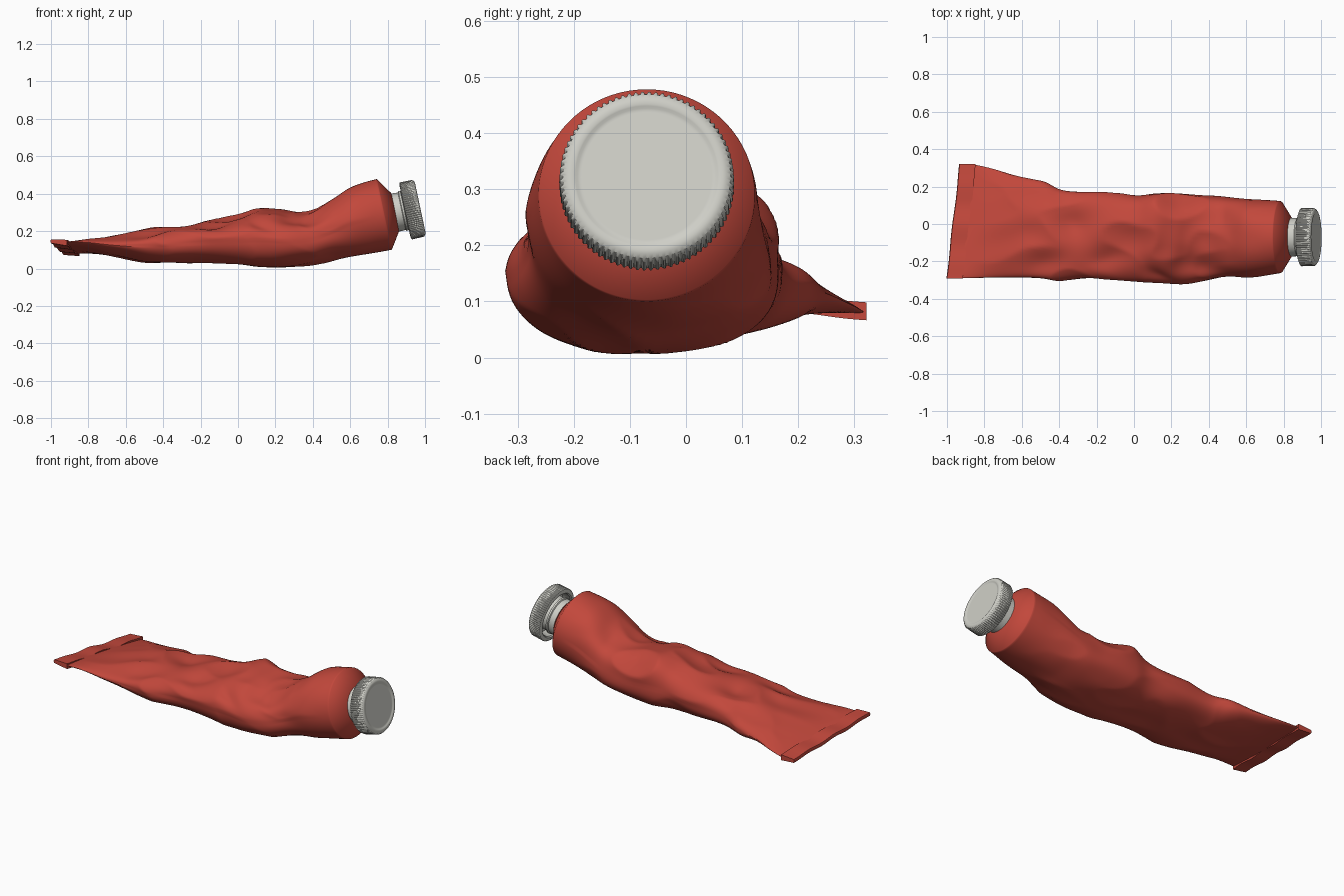
import bpy, math
from mathutils import Vector, Matrix, noise

if "Cube" in bpy.data.objects:
    bpy.data.objects.remove(bpy.data.objects["Cube"])


def paint(name, color):
    mat = bpy.data.materials.new(name)
    mat.diffuse_color = color
    mat.use_nodes = True
    mat.node_tree.nodes["Principled BSDF"].inputs["Base Color"].default_value = mat.diffuse_color
    return mat


red = paint("tube_red", (0.54, 0.064, 0.044, 1))
ivory = paint("cap_ivory", (0.62, 0.62, 0.57, 1))

HEAD = Matrix.Translation((0.78, -0.07, 0.289)) @ Matrix.Rotation(math.radians(78), 4, 'Y')


def make(name, verts, faces, mat, angle=35):
    me = bpy.data.meshes.new(name)
    me.from_pydata(verts, [], faces)
    ob = bpy.data.objects.new(name, me)
    bpy.context.collection.objects.link(ob)
    me.materials.append(mat)
    bpy.ops.object.select_all(action='DESELECT')
    ob.select_set(True)
    bpy.context.view_layer.objects.active = ob
    bpy.ops.object.mode_set(mode='EDIT')
    bpy.ops.mesh.select_all(action='SELECT')
    bpy.ops.mesh.normals_make_consistent(inside=False)
    bpy.ops.object.mode_set(mode='OBJECT')
    bpy.ops.object.shade_smooth_by_angle(angle=math.radians(angle))
    return ob


def skin(rings, n):
    faces = [(a * n + i, a * n + (i + 1) % n, (a + 1) * n + (i + 1) % n, (a + 1) * n + i)
             for a in range(rings - 1) for i in range(n)]
    return faces + [tuple(range(n)), tuple(range((rings - 1) * n, rings * n))]


def lathe(name, profile, n, drop=0):
    """Spin (height, radius, notch depth) points about the tilted head axis."""
    verts = []
    for h, r, notch in profile:
        for i in range(n):
            a = 2 * math.pi * i / n
            q = r - (notch if i % 4 < 2 else 0)
            verts.append(HEAD @ Vector((q * math.cos(a), q * math.sin(a), h)) - Vector((0, 0, drop)))
    return make(name, verts, skin(len(profile), n), ivory)


# Body sections: x, y min, y max, z bottom, z top, back bulge, z slope over y, x shear over y,
# x tilt over z, squareness
KEYS = [
    (-.89, -.29, .318, .100, .122, 0, -.10, .115, 0, 0),
    (-.78, -.289, .295, .085, .150, 0, -.08, .10, 0, 0),
    (-.65, -.289, .262, .060, .178, 0, -.03, .06, 0, 0),
    (-.50, -.292, .226, .033, .208, 0, 0, .03, 0, .10),
    (-.38, -.300, .180, .030, .225, .1, 0, 0, 0, .15),
    (-.20, -.291, .170, .030, .245, .15, 0, 0, 0, .2),
    (.00, -.303, .157, .022, .285, .25, 0, 0, 0, .2),
    (.12, -.310, .167, .010, .312, .3, 0, 0, 0, .2),
    (.27, -.318, .165, .010, .298, .2, 0, 0, 0, .2),
    (.40, -.303, .155, .020, .306, .1, 0, 0, -.05, .15),
    (.52, -.284, .143, .046, .370, .05, 0, 0, -.10, .08),
    (.64, -.283, .134, .072, .440, 0, 0, 0, -.17, .03),
    (.78, -.263, .123, .100, .478, 0, 0, 0, -.21, 0),
]


def section(u):
    """Catmull-Rom blend of the section table."""
    i = min(int(u), len(KEYS) - 2)
    t = u - i
    p = [KEYS[max(0, min(len(KEYS) - 1, i + d))] for d in (-1, 0, 1, 2)]
    return [0.5 * (2 * b + (c - a) * t + (2 * a - 5 * b + 4 * c - d) * t * t
                   + (3 * b - a - 3 * c + d) * t ** 3) for a, b, c, d in zip(*p)]


# Dents: x, angle in degrees, depth, length, angular width, skew
DENTS = [(.33, 125, .030, .10, 28, .9), (-.08, 105, .022, .10, 25, -.8), (-.33, 75, .015, .07, 35, .8),
         (.12, 145, .018, .06, 22, 1.2), (-.45, 130, .012, .08, 25, -1), (.45, 175, .012, .10, 20, 1.5),
         (.22, 95, -.012, .05, 30, -1), (-.2, 140, -.010, .06, 20, 1), (.3, 20, .010, .09, 25, -1),
         (-.02, 340, .010, .1, 25, 1), (.5, 60, .015, .06, 30, .6), (.48, 235, .010, .12, 22, 1)]


def dent_depth(x, deg):
    total = 0
    for dx, da, depth, length, width, skew in DENTS:
        b = ((deg - da + 180) % 360 - 180) / width
        a = (x - dx) / length - skew * b * .6
        total += depth * math.exp(-a * a - b * b)
    return total


def soften(v, power):
    return math.copysign(abs(v) ** power, v)


# Crumpled tube body with its conical shoulder
N, M = 112, 130
verts = []
for j in range(M):
    u = (len(KEYS) - 1) * j / (M - 1)
    x, y0, y1, zb, zt, bulge, slope, shear, tilt, square = section(u)
    yc, w, zc, h = (y0 + y1) / 2, (y1 - y0) / 2, (zb + zt) / 2, (zt - zb) / 2
    fade = max(0, min(1, (x + .88) / .35, (.74 - x) / .25))
    for i in range(N):
        a = 2 * math.pi * i / N
        c, s = soften(math.cos(a), 1 - square), soften(math.sin(a), 1 - square)
        k = 1 + bulge * c * (.9 if s > 0 else -.1)
        p = Vector((x, yc + w * c, zc + h * s * k))
        p.z += slope * (p.y - yc)
        p.x += shear * (p.y - yc) + tilt * (p.z - zc)
        q = Vector((p.x * 3.2 + p.y * 2, p.y * 6 - p.x * 1.5, p.z * 6))
        crease = .45 - abs(noise.noise(q)) * 2.2
        d = fade * (dent_depth(x, math.degrees(a)) - .013 * crease * (1 if s > 0 else .5))
        p -= Vector((0, math.cos(a) * h, math.sin(a) * w)).normalized() * d
        p.z = max(p.z, 0)
        verts.append(p)
for height, r in ((.004, .191), (.062, .103)):
    for i in range(N):
        a = 2 * math.pi * i / N
        verts.append(HEAD @ Vector((-r * math.sin(a), r * math.cos(a), height)))
make("tube_body", verts, skin(M + 2, N), red)

# Folded crimp strip across the flat tail
R = 60
verts = []
for j in range(R + 1):
    t = j / R
    y = -.291 + .613 * t
    zc = .110 - .09 * (y - .015) + .005 * math.sin(t * 17) * math.sin(math.pi * t)
    x0 = -.965 + .115 * (y - .015) + .002 * math.sin(t * 11)
    x1 = x0 + .085
    for x, dz in ((x0, -.010), (x0 - .003, 0), (x0, .010), (x1, .016), (x1, -.016)):
        verts.append((x, y, zc + dz + (.008 * (1 - t) if x < x1 else 0)))
make("tail_crimp", verts, skin(R + 1, 5), red)

# Neck with a small thread bead
lathe("neck", [(.05, .104, 0), (.098, .102, 0), (.102, .108, 0), (.112, .108, 0),
               (.116, .100, 0), (.175, .100, 0)], 64, .003)

# Hollow screw cap with a ribbed side and a rimmed face
K = .004
lathe("cap", [(.172, .001, 0), (.172, .124, 0), (.122, .127, 0), (.115, .133, 0), (.115, .143, 0),
              (.120, .156, K), (.186, .155, K), (.193, .149, 0), (.198, .142, 0), (.199, .136, 0),
              (.199, .130, 0), (.198, .127, 0), (.196, .123, 0), (.195, .119, 0), (.195, .116, 0),
              (.195, .001, 0)], 320, .006)
